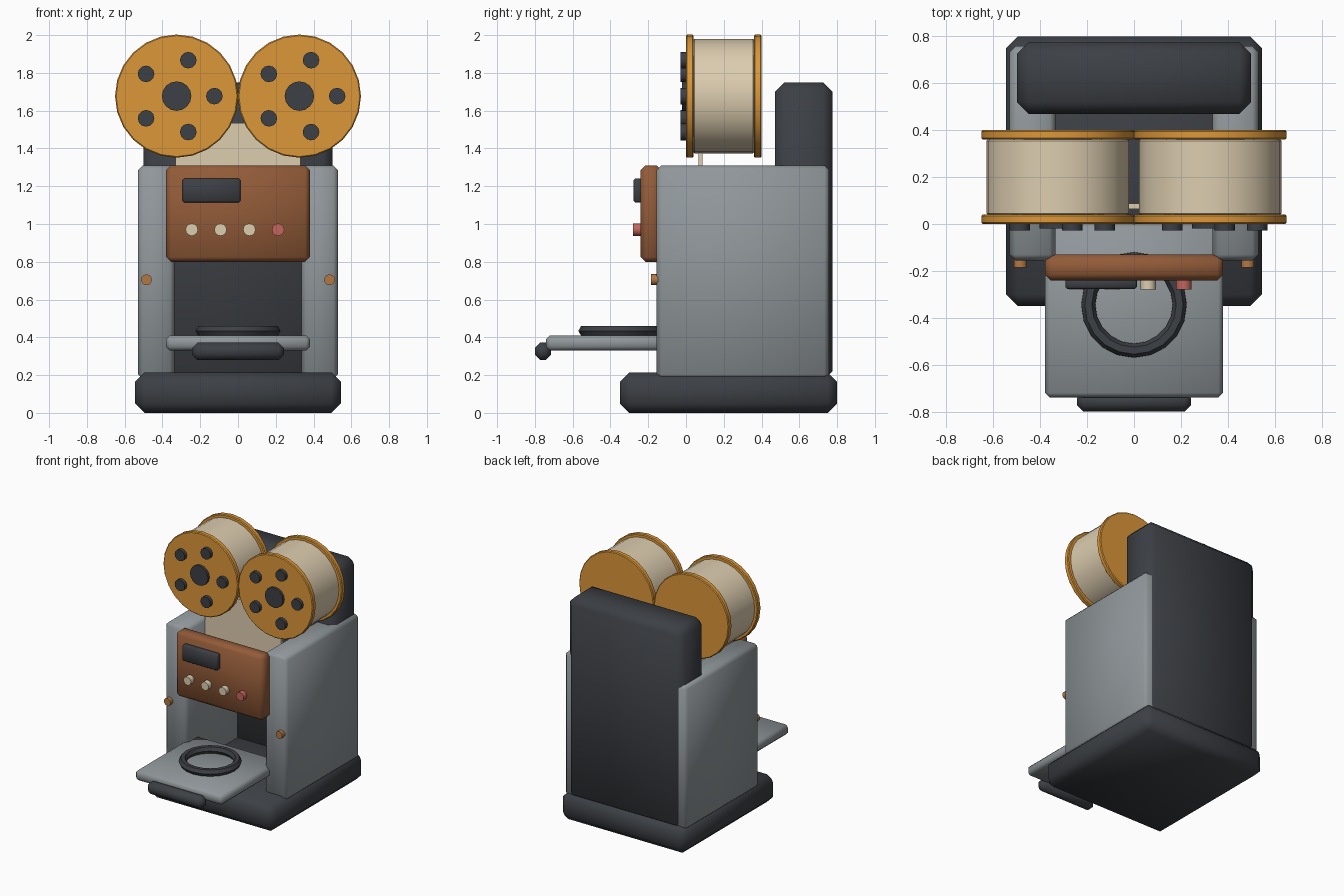
import bpy, bmesh, math
from mathutils import Matrix

if "Cube" in bpy.data.objects:
    bpy.data.objects.remove(bpy.data.objects["Cube"])

COLORS = {
    "charcoal": (0.045, 0.05, 0.058, 1),
    "grey": (0.28, 0.31, 0.325, 1),
    "copper": (0.29, 0.105, 0.04, 1),
    "orange": (0.72, 0.31, 0.04, 1),
    "cream": (0.72, 0.61, 0.43, 1),
    "red": (0.55, 0.13, 0.11, 1),
    "brass": (0.45, 0.19, 0.06, 1),
}
MATS = {}
for key, col in COLORS.items():
    MATS[key] = bpy.data.materials.new(key)
    MATS[key].diffuse_color = col


def finish(name, bm, mat, angle):
    me = bpy.data.meshes.new(name)
    bmesh.ops.recalc_face_normals(bm, faces=bm.faces)
    bm.to_mesh(me)
    bm.free()
    ob = bpy.data.objects.new(name, me)
    bpy.context.collection.objects.link(ob)
    me.materials.append(MATS[mat])
    bpy.ops.object.select_all(action='DESELECT')
    ob.select_set(True)
    bpy.context.view_layer.objects.active = ob
    bpy.ops.object.shade_smooth_by_angle(angle=math.radians(angle))
    return ob


def box(name, x, y, z, mat, bevel=0.0):
    """Box from (min, max) ranges with a single chamfer."""
    bm = bmesh.new()
    size = [r[1] - r[0] for r in (x, y, z)]
    mid = [(r[1] + r[0]) / 2 for r in (x, y, z)]
    bmesh.ops.create_cube(bm, size=1, matrix=Matrix.Translation(mid) @ Matrix.Diagonal((*size, 1)))
    if bevel:
        bmesh.ops.bevel(bm, geom=bm.edges[:], offset=bevel, segments=1, affect='EDGES')
    return finish(name, bm, mat, 50)


def disc(name, x, z, r, y, sides, mat, bevel=0.0):
    """Cylinder lying along y."""
    bm = bmesh.new()
    m = Matrix.Translation((x, (y[0] + y[1]) / 2, z)) @ Matrix.Rotation(math.pi / 2, 4, 'X')
    bmesh.ops.create_cone(bm, cap_ends=True, segments=sides, radius1=r, radius2=r,
                          depth=y[1] - y[0], matrix=m)
    if bevel:
        rims = [e for e in bm.edges if any(len(f.verts) > 4 for f in e.link_faces)]
        bmesh.ops.bevel(bm, geom=rims, offset=bevel, segments=1, affect='EDGES')
    return finish(name, bm, mat, 40)


# body
box("base", (-0.545, 0.545), (-0.35, 0.80), (0, 0.215), "charcoal", 0.05)
box("rear_tower", (-0.50, 0.50), (0.47, 0.775), (0.17, 1.75), "charcoal", 0.05)
for side, s in (("left", -1), ("right", 1)):
    xs = sorted((s * 0.335, s * 0.53))
    box(side + "_side_panel", xs, (-0.155, 0.758), (0.18, 1.31), "grey", 0.025)
    disc(side + "_panel_bolt", s * 0.485, 0.705, 0.029, (-0.185, -0.14), 10, "brass")

# control console
box("console", (-0.38, 0.38), (-0.24, -0.13), (0.80, 1.31), "copper", 0.025)
box("screen", (-0.293, 0.012), (-0.277, -0.23), (1.115, 1.24), "charcoal", 0.008)
for i in range(4):
    disc(f"button_{i + 1}", -0.245 + i * 0.1525, 0.97, 0.033, (-0.28, -0.23), 12,
         "red" if i == 3 else "cream")

# tray, handle and ring
box("tray", (-0.38, 0.38), (-0.74, 0.0), (0.33, 0.41), "grey", 0.02)
box("tray_handle", (-0.243, 0.243), (-0.80, -0.715), (0.28, 0.372), "charcoal", 0.028)
bm = bmesh.new()
N, M = 20, 6
rings = []
for i in range(N):
    a = 2 * math.pi * i / N
    ring = []
    for j in range(M):
        b = 2 * math.pi * j / M
        r = 0.195 + 0.03 * math.cos(b)
        ring.append(bm.verts.new((r * math.cos(a), -0.345 + r * math.sin(a), 0.434 + 0.03 * math.sin(b))))
    rings.append(ring)
for i in range(N):
    p, q = rings[i], rings[(i + 1) % N]
    for j in range(M):
        k = (j + 1) % M
        bm.faces.new((p[j], q[j], q[k], p[k]))
finish("tray_ring", bm, "charcoal", 40)

# feed sheet running down from the reels
box("feed_sheet", (-0.33, 0.33), (0.065, 0.087), (0.85, 1.535), "cream")

# reels
for side, cx in (("left", -0.325), ("right", 0.325)):
    cz = 1.677
    disc(side + "_reel_front_flange", cx, cz, 0.326, (0.0, 0.04), 24, "orange", 0.006)
    disc(side + "_reel_back_flange", cx, cz, 0.326, (0.36, 0.40), 24, "orange", 0.006)
    disc(side + "_reel_roll", cx, cz, 0.303, (0.035, 0.365), 28, "cream", 0.01)
    disc(side + "_reel_hub", cx, cz, 0.078, (-0.02, 0.02), 16, "charcoal")
    for i in range(5):
        a = 2 * math.pi * i / 5
        disc(f"{side}_reel_stud_{i + 1}", cx + 0.2 * math.cos(a), cz + 0.2 * math.sin(a),
             0.044, (-0.028, 0.01), 12, "charcoal")

for m in bpy.data.materials:
    if m.users and not m.is_grease_pencil:
        m.use_nodes = True
        m.node_tree.nodes["Principled BSDF"].inputs["Base Color"].default_value = m.diffuse_color
